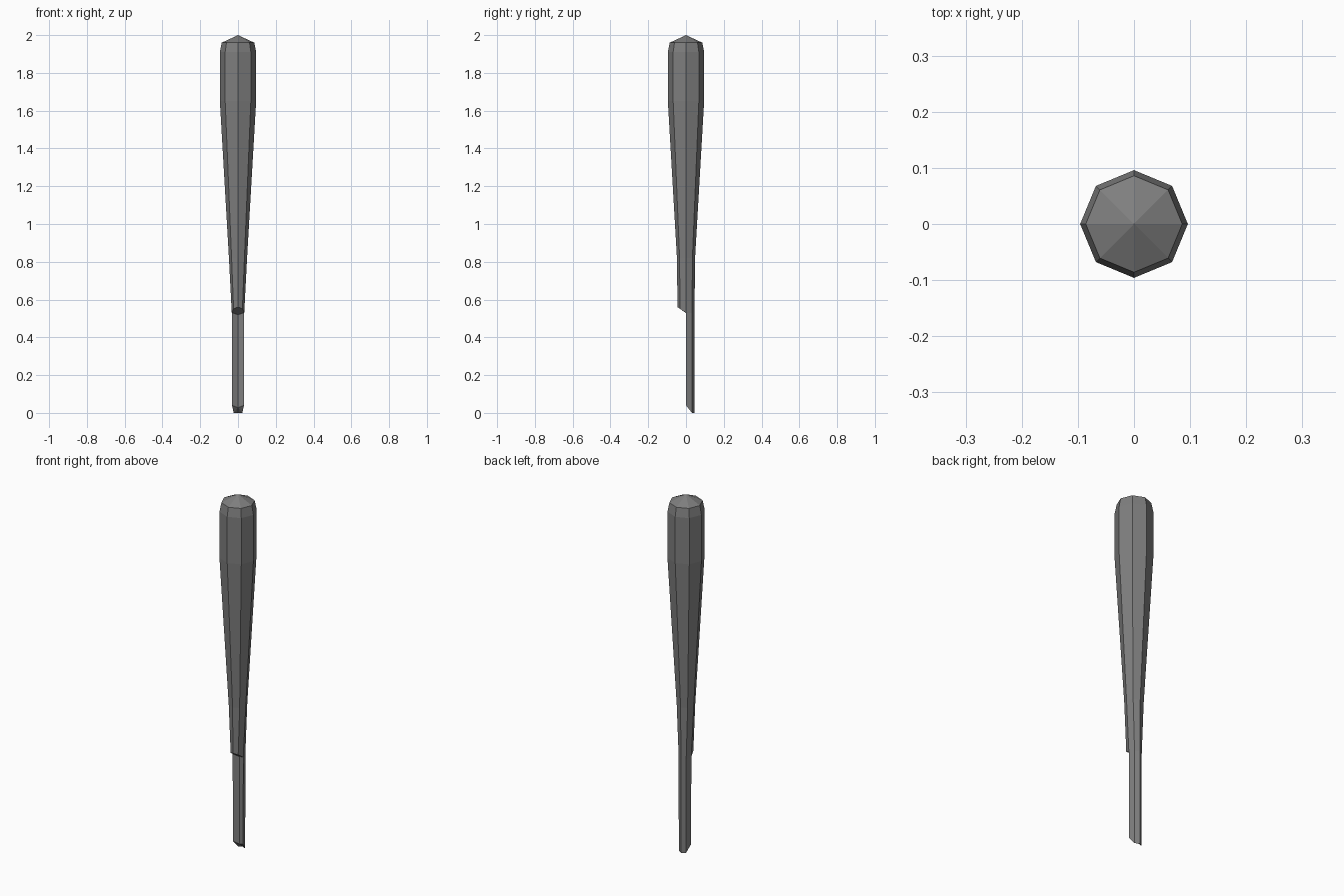
import bpy, bmesh, math

cube = bpy.data.objects.get("Cube")
if cube:
    bpy.data.objects.remove(cube, do_unlink=True)

mat = bpy.data.materials.new("dull_grey")
mat.use_nodes = True
grey = (0.21, 0.21, 0.21, 1)
mat.diffuse_color = grey
mat.node_tree.nodes["Principled BSDF"].inputs["Base Color"].default_value = grey

SIDES = 8
HALF = SIDES // 2
bm = bmesh.new()


def ring(rx, ry, height, count=SIDES):
    """Octagon points with corners on the axes; height is a function of y."""
    points = []
    for k in range(count):
        a = math.tau * k / SIDES
        y = ry * math.sin(a)
        points.append(bm.verts.new((rx * math.cos(a), y, height(y))))
    return points


def bridge(lower, upper, spans):
    for k in range(spans):
        n = (k + 1) % SIDES
        bm.faces.new((lower[k], lower[n], upper[n], upper[k]))


# Full octagonal club, from the broken grip up to the chamfered head
profile = [(0.048, 0.048, 0.82), (0.096, 0.096, 1.65),
           (0.096, 0.096, 1.91), (0.086, 0.086, 1.96)]
break_ring = ring(0.033, 0.045, lambda y: 0.53 + max(0, -y) * 0.67)
rings = [break_ring] + [ring(rx, ry, lambda y, z=z: z) for rx, ry, z in profile]
for lower, upper in zip(rings, rings[1:]):
    bridge(lower, upper, SIDES)

# Pointed cap
apex = bm.verts.new((0, 0, 2))
for k in range(SIDES):
    bm.faces.new((rings[-1][k], rings[-1][(k + 1) % SIDES], apex))

# Split handle: only the back half carries on to a slanted end
end = ring(0.032, 0.045, lambda y: max(0, 0.04 - 1.25 * y), HALF + 1)
bridge(end, break_ring, HALF)

# Shallow groove along the split, and the two broken ends
groove_top = bm.verts.new((0, 0.012, 0.52))
groove_end = bm.verts.new((0, 0.012, 0.028))
for side in (0, HALF):
    bm.faces.new((break_ring[side], end[side], groove_end, groove_top))
for k in range(HALF):
    bm.faces.new((end[k], end[k + 1], groove_end))
    a, b = break_ring[HALF + k], break_ring[(HALF + k + 1) % SIDES]
    bm.faces.new((a, b, groove_top))

bmesh.ops.recalc_face_normals(bm, faces=bm.faces)
mesh = bpy.data.meshes.new("broken_club")
bm.to_mesh(mesh)
bm.free()
mesh.materials.append(mat)
club = bpy.data.objects.new("broken_club", mesh)
bpy.context.collection.objects.link(club)
